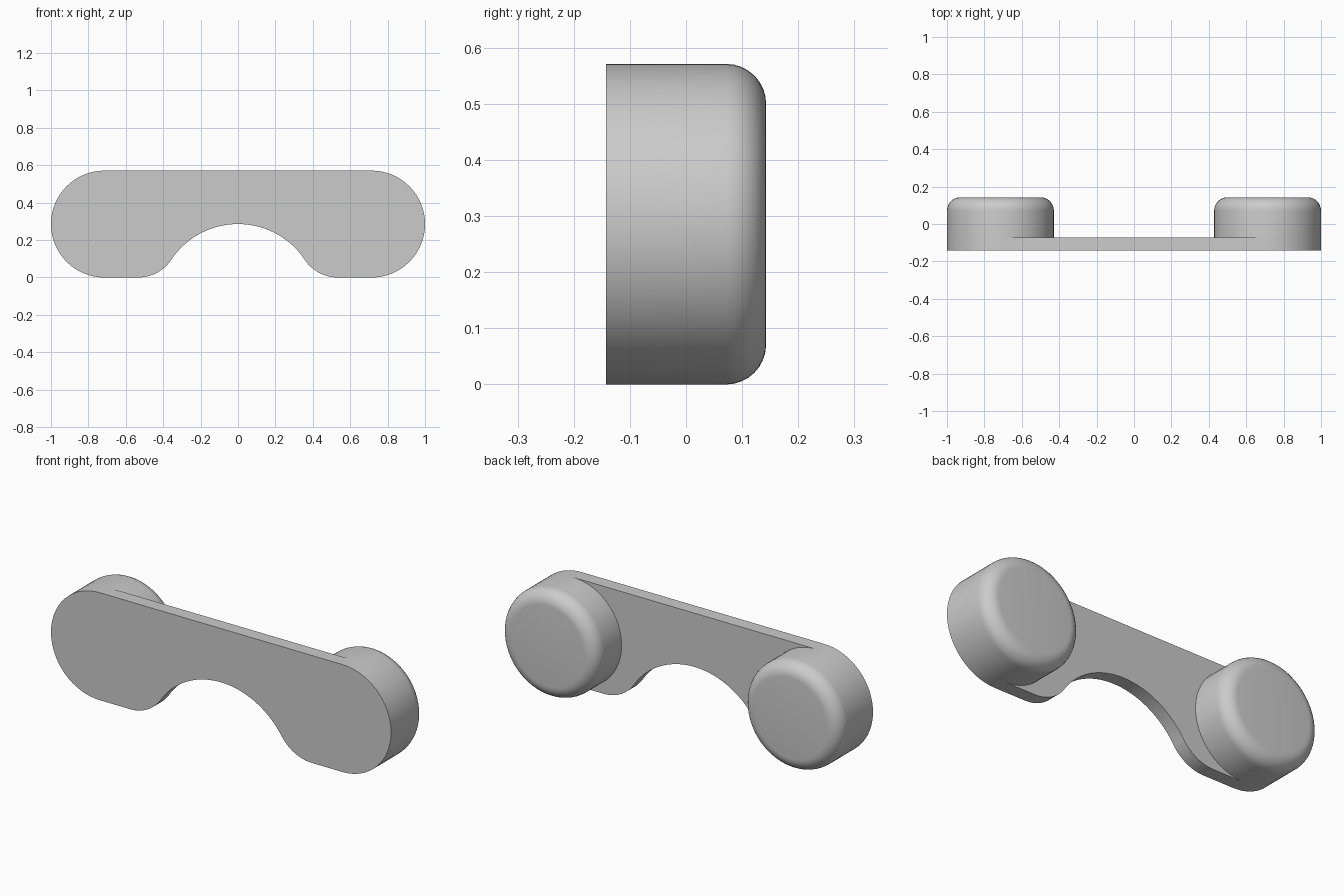
import bpy, bmesh
from math import sin, cos, radians, atan2, degrees
from mathutils import Matrix, Vector

cube = bpy.data.objects.get("Cube")
if cube:
    bpy.data.objects.remove(cube, do_unlink=True)

U = 1 / 7                      # base unit: the model is 14 units long
R = 2 * U                      # end radius
CX = 1 - R                     # pad centre offset
FRONT, PLATE_BACK, BACK = -U, -U / 2, U

grey = bpy.data.materials.new("plain grey")
grey.use_nodes = True
grey.diffuse_color = (0.6, 0.6, 0.6, 1)
grey.node_tree.nodes["Principled BSDF"].inputs["Base Color"].default_value = grey.diffuse_color


def make_object(name, bm):
    bmesh.ops.recalc_face_normals(bm, faces=bm.faces)
    mesh = bpy.data.meshes.new(name)
    bm.to_mesh(mesh)
    bm.free()
    mesh.materials.append(grey)
    obj = bpy.data.objects.new(name, mesh)
    bpy.context.collection.objects.link(obj)
    bpy.ops.object.select_all(action='DESELECT')
    obj.select_set(True)
    bpy.context.view_layer.objects.active = obj
    bpy.ops.object.shade_smooth_by_angle(angle=radians(40))
    return obj


def arc(x, z, r, start, end, steps):
    angles = [radians(start + (end - start) * i / steps) for i in range(steps + 1)]
    return [(x + r * cos(a), z + r * sin(a)) for a in angles]


# Front plate: rounded ends and an arched cutout blended into the bottom edge
arch_r, fillet_r = 3 * U, 1.5 * U
fillet_x = ((arch_r + fillet_r) ** 2 - (fillet_r + U) ** 2) ** 0.5
tangent = degrees(atan2(fillet_r + U, fillet_x))
half = arc(0, -U, arch_r, 90, tangent, 20)
half += arc(fillet_x, fillet_r, fillet_r, 180 + tangent, 270, 12)[1:]
half += arc(CX, R, R, -90, 90, 32)
outline = half + [(-x, z) for x, z in reversed(half[1:])]

bm = bmesh.new()
face = bm.faces.new([bm.verts.new((x, FRONT, z)) for x, z in outline])
extruded = bmesh.ops.extrude_face_region(bm, geom=[face])["geom"]
bmesh.ops.translate(bm, vec=Vector((0, PLATE_BACK - FRONT, 0)),
                    verts=[v for v in extruded if isinstance(v, bmesh.types.BMVert)])
make_object("front_plate", bm)

# Round pads behind each end, with a rounded rear rim
for name, side in (("left_pad", 1), ("right_pad", -1)):
    bm = bmesh.new()
    place = Matrix.Translation((side * CX, (PLATE_BACK + BACK) / 2, R)) @ Matrix.Rotation(radians(-90), 4, 'X')
    bmesh.ops.create_cone(bm, cap_ends=True, segments=64, radius1=R, radius2=R,
                          depth=BACK - PLATE_BACK, matrix=place)
    rim = [e for e in bm.edges if all(v.co.y > BACK - 0.01 for v in e.verts)]
    bmesh.ops.bevel(bm, geom=rim, offset=U / 2, offset_type='OFFSET', segments=8,
                    profile=0.5, affect='EDGES')
    make_object(name, bm)
